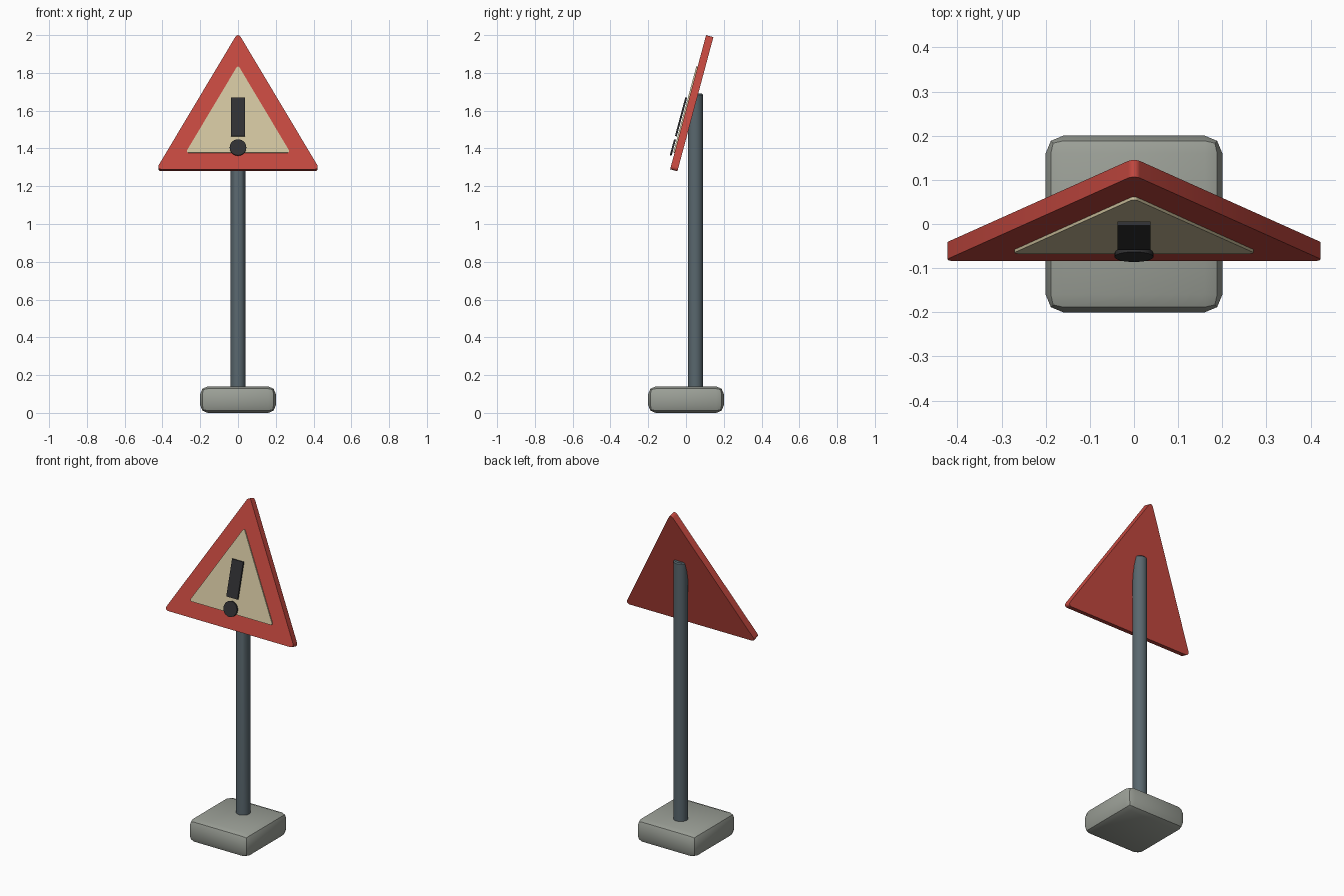
import bpy, bmesh
from math import radians, sin, cos, pi
from mathutils import Matrix, Vector

if "Cube" in bpy.data.objects:
    bpy.data.objects.remove(bpy.data.objects["Cube"])

# Sign face frame: local x = right, local y = up the face, local z = outwards
TILT = Matrix.Translation((0, 0, 1.526)) @ Matrix.Rotation(radians(75), 4, 'X')


def material(name, rgb):
    m = bpy.data.materials.new(name)
    m.diffuse_color = (*rgb, 1)
    m.use_nodes = True
    m.node_tree.nodes["Principled BSDF"].inputs["Base Color"].default_value = m.diffuse_color
    return m


RED = material("red", (0.55, 0.065, 0.05))
CREAM = material("cream", (0.62, 0.54, 0.34))
BLACK = material("black", (0.03, 0.03, 0.032))
STEEL = material("steel", (0.10, 0.135, 0.155))
CONCRETE = material("concrete", (0.33, 0.35, 0.31))


def finish(name, bm, mat, matrix=None):
    bmesh.ops.recalc_face_normals(bm, faces=bm.faces)
    me = bpy.data.meshes.new(name)
    bm.to_mesh(me)
    bm.free()
    ob = bpy.data.objects.new(name, me)
    bpy.context.collection.objects.link(ob)
    me.materials.append(mat)
    if matrix:
        me.transform(matrix)
    bpy.ops.object.select_all(action='DESELECT')
    ob.select_set(True)
    bpy.context.view_layer.objects.active = ob
    bpy.ops.object.shade_smooth_by_angle(angle=radians(35))
    return ob


def prism(name, outline, z0, z1, mat):
    """Extrude a flat outline between two heights in the sign frame."""
    bm = bmesh.new()
    face = bm.faces.new([bm.verts.new((x, y, z0)) for x, y in outline])
    new = bmesh.ops.extrude_face_region(bm, geom=[face], use_keep_orig=True)["geom"]
    verts = [v for v in new if isinstance(v, bmesh.types.BMVert)]
    bmesh.ops.translate(bm, verts=verts, vec=(0, 0, z1 - z0))
    return finish(name, bm, mat, TILT)


def rounded_triangle(radius, r, steps=4):
    pts = []
    for k in range(3):
        a = pi / 2 + k * 2 * pi / 3
        for i in range(steps + 1):
            b = a + radians(-60 + 120 * i / steps)
            pts.append(((radius - 2 * r) * cos(a) + r * cos(b),
                        (radius - 2 * r) * sin(a) + r * sin(b)))
    return pts


# Rounded base block
bm = bmesh.new()
bmesh.ops.create_cube(bm, size=1, matrix=Matrix.Translation((0, 0, 0.07)) @ Matrix.Diagonal((0.4, 0.4, 0.14, 1)))
bmesh.ops.bevel(bm, geom=bm.edges[:], offset=0.04, segments=2, profile=0.5, affect='EDGES')
finish("base", bm, CONCRETE)

# Post behind the sign, trimmed where it enters the plate
bm = bmesh.new()
bmesh.ops.create_cone(bm, cap_ends=True, segments=16, radius1=0.04, radius2=0.04, depth=1.59,
                      matrix=Matrix.Translation((0, 0.05, 0.895)))
rim = [e for e in bm.edges if all(v.co.z > 1.6 for v in e.verts)]
bmesh.ops.bevel(bm, geom=rim, offset=0.006, segments=1, affect='EDGES')
cut = bmesh.ops.bisect_plane(bm, geom=bm.verts[:] + bm.edges[:] + bm.faces[:],
                             plane_co=TILT.translation, plane_no=TILT.to_3x3() @ Vector((0, 0, 1)),
                             clear_outer=True)
bmesh.ops.holes_fill(bm, edges=[e for e in bm.edges if e.is_boundary])
finish("post", bm, STEEL)

# Triangular plate and its lighter inner panel
prism("sign_plate", rounded_triangle(0.5, 0.015), -0.02, 0.02, RED)
prism("inner_panel", rounded_triangle(0.32, 0.009), 0.02, 0.027, CREAM)

# Warning mark: bar and dot standing just off the panel
prism("mark_bar", [(-0.037, -0.073), (0.037, -0.073), (0.037, 0.139), (-0.037, 0.139)], 0.031, 0.041, BLACK)
prism("mark_dot", [(0.044 * cos(i * pi / 12), -0.135 + 0.044 * sin(i * pi / 12)) for i in range(24)],
      0.031, 0.041, BLACK)
